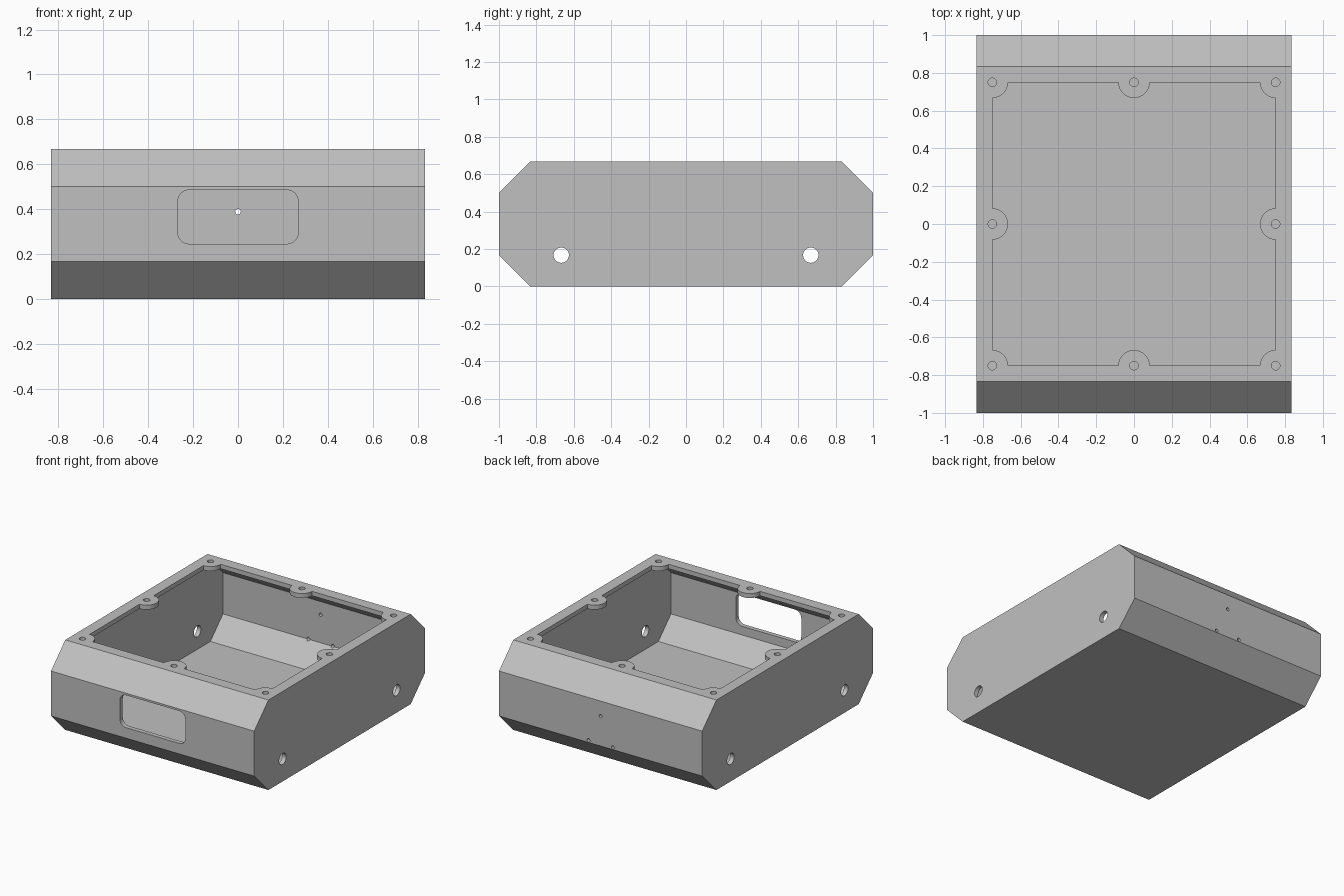
import bpy, bmesh, math
from mathutils import Matrix

cube = bpy.data.objects.get("Cube")
if cube:
    bpy.data.objects.remove(cube, do_unlink=True)

HALF_X, HALF_Y, HEIGHT, CHAMFER = 0.833, 1.0, 0.667, 0.167
WALL, RIM = 0.033, 0.75


def add_object(name, bm):
    bmesh.ops.recalc_face_normals(bm, faces=bm.faces)
    mesh = bpy.data.meshes.new(name)
    bm.to_mesh(mesh)
    bm.free()
    obj = bpy.data.objects.new(name, mesh)
    bpy.context.collection.objects.link(obj)
    return obj


def prism(name, points, offset):
    """Extrude a closed 3D outline along offset."""
    bm = bmesh.new()
    face = bm.faces.new([bm.verts.new(p) for p in points])
    new = bmesh.ops.extrude_face_region(bm, geom=[face])["geom"]
    verts = [v for v in new if isinstance(v, bmesh.types.BMVert)]
    bmesh.ops.translate(bm, verts=verts, vec=offset)
    return add_object(name, bm)


def cylinder(name, centre, radius, depth, axis="Z", sides=32):
    turn = {"X": Matrix.Rotation(math.pi / 2, 4, "Y"),
            "Y": Matrix.Rotation(math.pi / 2, 4, "X"),
            "Z": Matrix.Identity(4)}[axis]
    bm = bmesh.new()
    bmesh.ops.create_cone(bm, cap_ends=True, segments=sides, radius1=radius,
                          radius2=radius, depth=depth,
                          matrix=Matrix.Translation(centre) @ turn)
    return add_object(name, bm)


def cut(target, cutter):
    """Subtract the cutter and discard it."""
    mod = target.modifiers.new("cut", "BOOLEAN")
    mod.operation, mod.solver, mod.object = "DIFFERENCE", "EXACT", cutter
    cutter.hide_render = True
    bpy.context.view_layer.objects.active = target
    bpy.ops.object.modifier_apply(modifier=mod.name)
    bpy.data.objects.remove(cutter, do_unlink=True)


def octagon(x, inset):
    """Chamfered side profile, moved inward by the wall thickness."""
    y, top = HALF_Y - inset, HEIGHT - inset
    c = CHAMFER - inset * (2 - math.sqrt(2))
    return [(x, -y, inset + c), (x, -y + c, inset), (x, y - c, inset), (x, y, inset + c),
            (x, y, top - c), (x, y - c, top), (x, -y + c, top), (x, -y, top - c)]


# Hollow chamfered body
body = prism("enclosure_body", octagon(-HALF_X, 0), (2 * HALF_X, 0, 0))
inner_x = HALF_X - WALL
cut(body, prism("cavity", octagon(-inner_x, WALL), (2 * inner_x, 0, 0)))

# Top opening, leaving round screw tabs around the rim
tabs = [(x * RIM, y * RIM) for x in (-1, 0, 1) for y in (-1, 0, 1) if x or y]
opening = prism("opening", [(-RIM, -RIM, 0.55), (RIM, -RIM, 0.55),
                            (RIM, RIM, 0.55), (-RIM, RIM, 0.55)], (0, 0, 0.2))
for x, y in tabs:
    cut(opening, cylinder("tab", (x, y, 0.65), 0.083, 0.4, sides=48))
cut(body, opening)

# Screw holes in the tabs
for x, y in tabs:
    cut(body, cylinder("screw_hole", (x, y, 0.65), 0.0225, 0.12, sides=24))

# Cable holes in both end walls
for side in (-1, 1):
    for y in (-0.667, 0.667):
        cut(body, cylinder("cable_hole", (side * HALF_X, y, 0.167), 0.041, 0.2, "X"))

# Rounded display window in the front
half_w, half_h, r, mid_z = 0.268, 0.12, 0.05, 0.365
outline = []
for i, (sx, sz) in enumerate([(1, 1), (-1, 1), (-1, -1), (1, -1)]):
    for k in range(9):
        a = math.pi / 2 * (i + k / 8)
        outline.append((sx * (half_w - r) + r * math.cos(a), -1.1,
                        mid_z + sz * (half_h - r) + r * math.sin(a)))
cut(body, prism("window", outline, (0, 0.2, 0)))

# Three small holes in the back
for x, z in ((0, 0.388), (-0.1, 0.183), (0.1, 0.183)):
    cut(body, cylinder("pin_hole", (x, HALF_Y, z), 0.0125, 0.2, "Y", 16))

# Single grey plastic
grey = bpy.data.materials.new("grey_plastic")
grey.use_nodes = True
colour = (0.53, 0.53, 0.53, 1)
grey.diffuse_color = colour
grey.node_tree.nodes["Principled BSDF"].inputs["Base Color"].default_value = colour
body.data.materials.clear()
body.data.materials.append(grey)
for poly in body.data.polygons:
    poly.material_index = 0

bpy.ops.object.select_all(action="DESELECT")
body.select_set(True)
bpy.context.view_layer.objects.active = body
bpy.ops.object.shade_smooth_by_angle(angle=math.radians(30))
